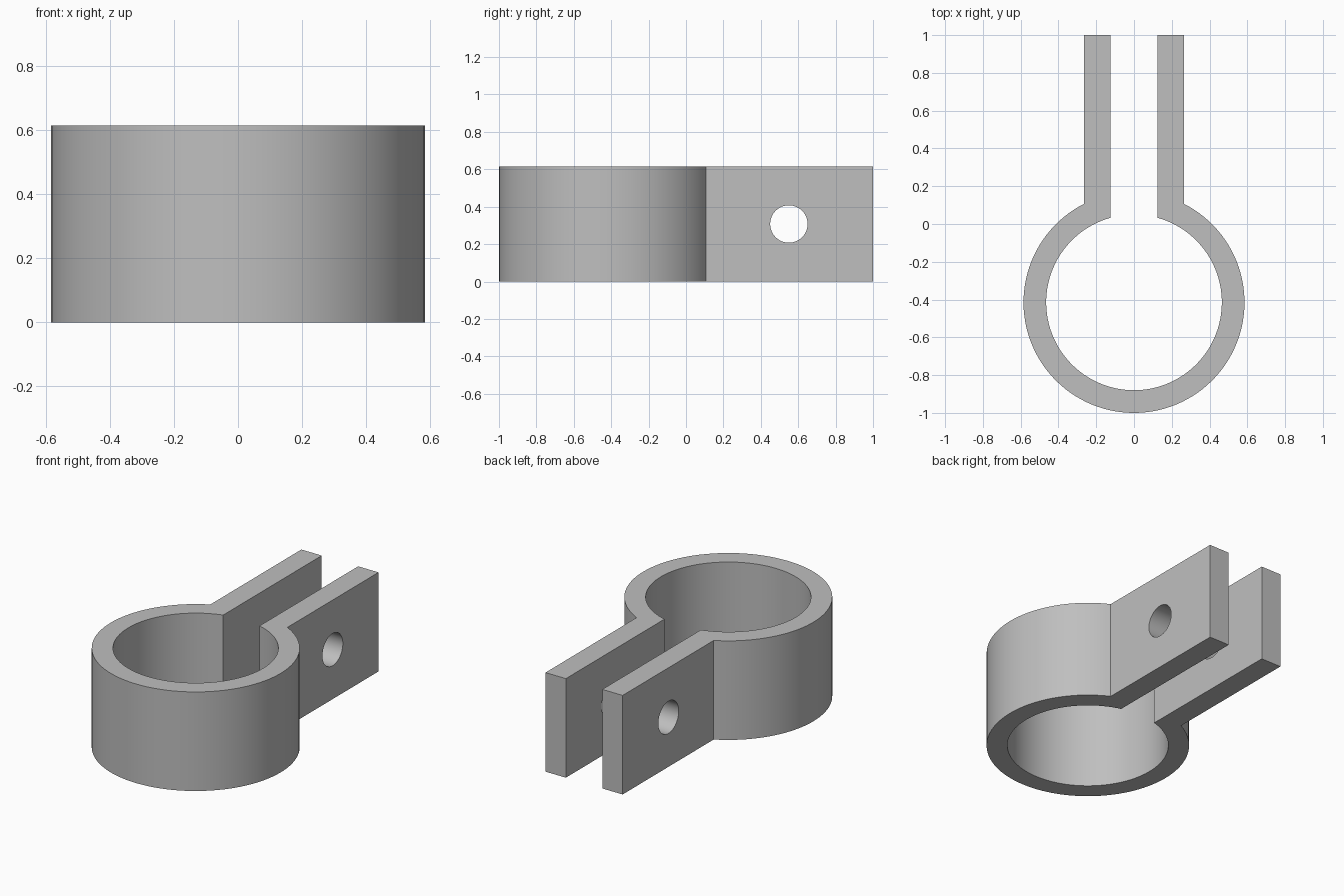
import bpy, bmesh, math

cube = bpy.data.objects.get("Cube")
if cube:
    bpy.data.objects.remove(cube, do_unlink=True)

CENTRE_Y, OUTER_R, INNER_R = -0.415, 0.585, 0.465
EAR_IN, EAR_OUT, EAR_END = 0.125, 0.265, 1.0
HEIGHT, SEGMENTS = 0.615, 96

metal = bpy.data.materials.new("grey metal")
metal.use_nodes = True
grey = (0.52, 0.52, 0.52, 1)
metal.diffuse_color = grey
metal.node_tree.nodes["Principled BSDF"].inputs["Base Color"].default_value = grey


def arc(radius, gap):
    """Points around the ring from the right of the gap to its left, by way of the front."""
    start = math.acos(gap / radius)
    sweep = math.pi + 2 * start
    return [(radius * math.cos(start - sweep * i / SEGMENTS),
             CENTRE_Y + radius * math.sin(start - sweep * i / SEGMENTS))
            for i in range(SEGMENTS + 1)]


# Clamp: open ring running into two parallel ears, as one extruded profile
outline = [(EAR_OUT, EAR_END)] + arc(OUTER_R, EAR_OUT) + [(-EAR_OUT, EAR_END), (-EAR_IN, EAR_END)]
outline += arc(INNER_R, EAR_IN)[::-1] + [(EAR_IN, EAR_END)]
bm = bmesh.new()
base = bm.faces.new([bm.verts.new((x, y, 0)) for x, y in outline])
top = bmesh.ops.extrude_face_region(bm, geom=[base])["geom"]
bmesh.ops.translate(bm, vec=(0, 0, HEIGHT), verts=[v for v in top if isinstance(v, bmesh.types.BMVert)])
bmesh.ops.recalc_face_normals(bm, faces=bm.faces)
mesh = bpy.data.meshes.new("pipe_clamp")
bm.to_mesh(mesh)
bm.free()
mesh.materials.append(metal)
clamp = bpy.data.objects.new("pipe_clamp", mesh)
bpy.context.collection.objects.link(clamp)

# Bolt hole through both ears
bpy.ops.mesh.primitive_cylinder_add(vertices=64, radius=0.1, depth=1, location=(0, 0.55, HEIGHT / 2),
                                    rotation=(0, math.pi / 2, 0))
cutter = bpy.context.object
cutter.name = "bolt_hole_cutter"
cutter.data.materials.append(metal)
cut = clamp.modifiers.new("bolt_hole", "BOOLEAN")
cut.operation, cut.solver, cut.object = "DIFFERENCE", "EXACT", cutter

# Apply the hole, drop the cutter, and smooth the curved walls
bpy.ops.object.select_all(action="DESELECT")
clamp.select_set(True)
bpy.context.view_layer.objects.active = clamp
bpy.ops.object.modifier_apply(modifier=cut.name)
bpy.data.objects.remove(cutter, do_unlink=True)
bpy.ops.object.shade_smooth_by_angle(angle=math.radians(25))
